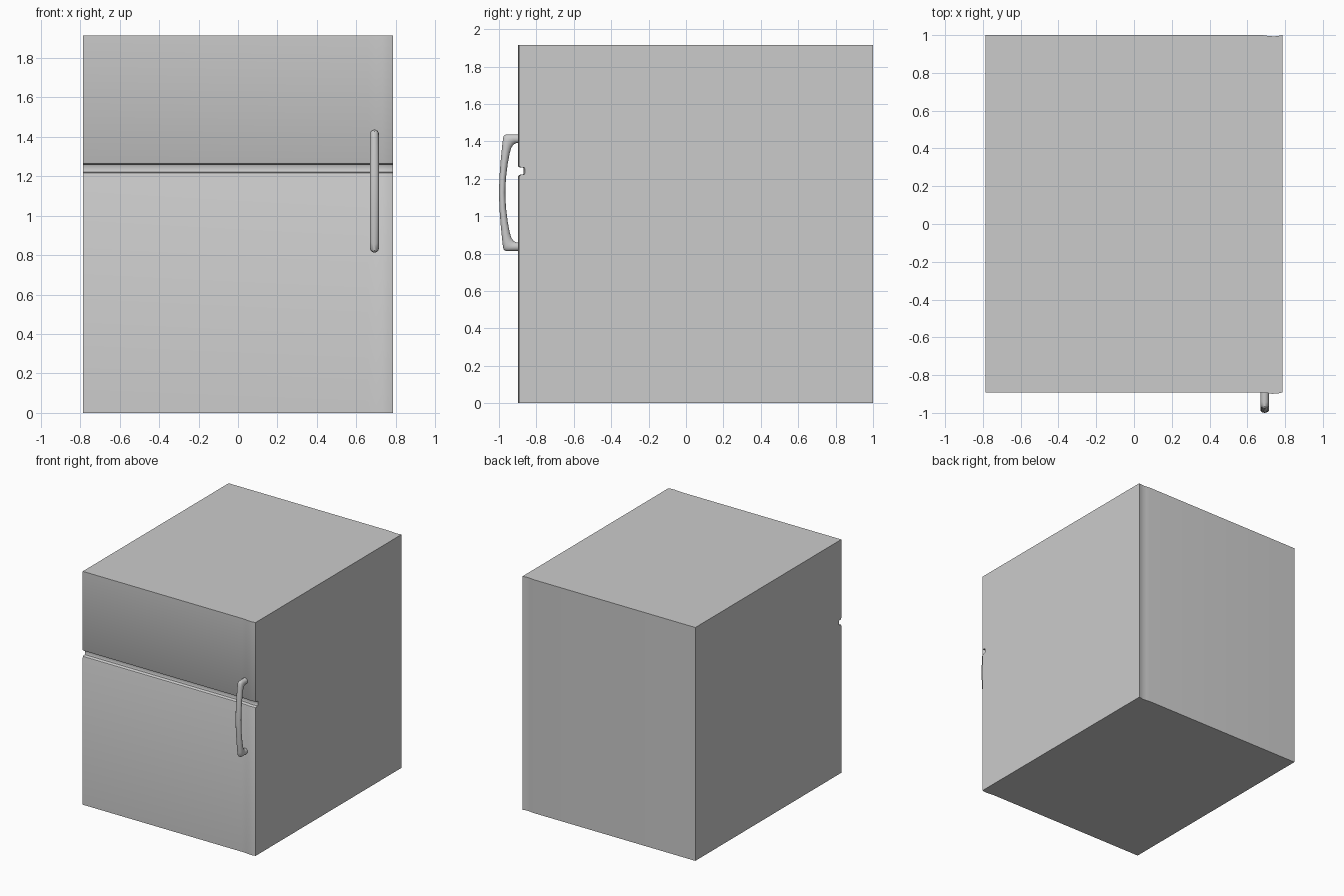
import bpy, bmesh, math
from mathutils import Vector

if "Cube" in bpy.data.objects:
    bpy.data.objects.remove(bpy.data.objects["Cube"])


def loft(name, rings):
    """Skin a stack of closed rings and cap both ends."""
    bm = bmesh.new()
    rows = [[bm.verts.new(p) for p in r] for r in rings]
    n = len(rows[0])
    for a, b in zip(rows, rows[1:]):
        for i in range(n):
            j = (i + 1) % n
            bm.faces.new((a[i], a[j], b[j], b[i]))
    bm.faces.new(rows[0])
    bm.faces.new(rows[-1])
    bmesh.ops.recalc_face_normals(bm, faces=bm.faces)
    me = bpy.data.meshes.new(name)
    bm.to_mesh(me)
    bm.free()
    ob = bpy.data.objects.new(name, me)
    bpy.context.collection.objects.link(ob)
    bpy.context.view_layer.objects.active = ob
    ob.select_set(True)
    bpy.ops.object.shade_smooth_by_angle(angle=math.radians(35))
    ob.select_set(False)
    return ob


# Cabinet plan: gentle swell at the front right edge, shallow dip at the back
W, FRONT, BACK, H = 0.785, -0.892, 1.0, 1.915
plan = [(-W, FRONT), (0.66, FRONT), (0.70, -0.894), (0.73, -0.899),
        (0.76, -0.898), (W, -0.892),
        (W, BACK), (0.765, 0.996), (0.74, 0.993), (0.71, 0.996), (0.68, BACK),
        (-W, BACK)]

# Cabinet heights with front inset: the groove splits the two doors
levels = [(0, 0), (1.208, 0), (1.216, 0.003), (1.222, 0.012), (1.222, 0.027),
          (1.228, 0.03), (1.254, 0.03), (1.26, 0.027), (1.26, 0.012),
          (1.264, 0.003), (1.27, 0), (H, 0)]
loft("cabinet", [[(x, y + inset if y < 0 else y, z) for x, y in plan]
                 for z, inset in levels])

# Handle: outer and inner side profile of the upper half, mirrored below
half = [(-0.87, 0.312, -0.87, 0.265), (-0.945, 0.312, -0.908, 0.265),
        (-0.965, 0.311, -0.922, 0.258), (-0.976, 0.302, -0.934, 0.24),
        (-0.981, 0.27, -0.943, 0.21), (-0.990, 0.18, -0.954, 0.15),
        (-0.997, 0.09, -0.963, 0.075), (-1.0, 0, -0.966, 0)]
full = half + [(a, -b, c, -d) for a, b, c, d in reversed(half[:-1])]
rings = []
for oy, oz, iy, iz in full:
    outer, inner = Vector((0.692, oy, 1.125 + oz)), Vector((0.692, iy, 1.125 + iz))
    mid, arm = (outer + inner) / 2, (outer - inner) / 2
    rings.append([mid + arm * math.cos(t) + Vector((0.023 * math.sin(t), 0, 0))
                  for t in (2 * math.pi * k / 16 for k in range(16))])
loft("handle", rings)
